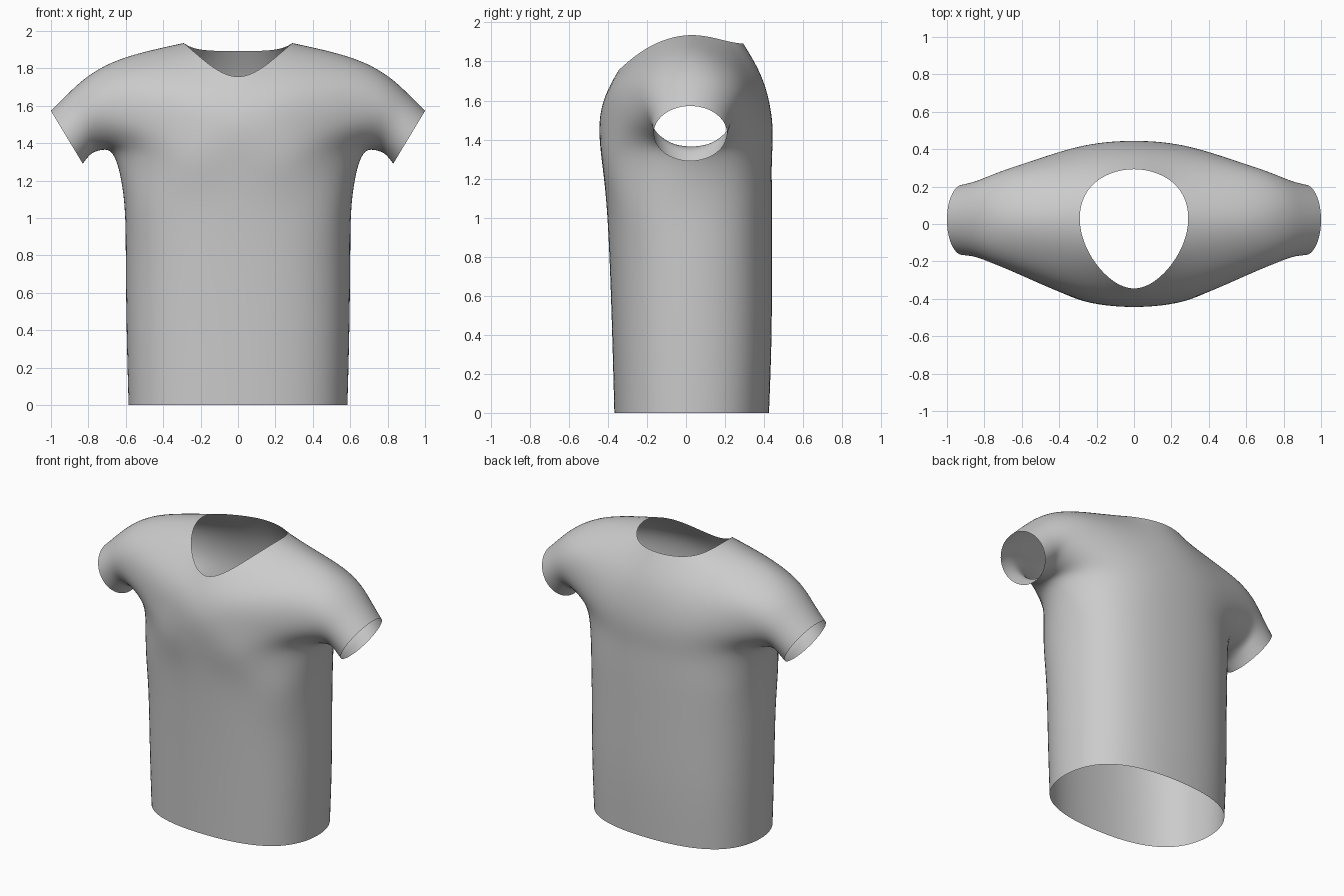
import bpy, bmesh, math
from mathutils import Vector

if "Cube" in bpy.data.objects:
    bpy.data.objects.remove(bpy.data.objects["Cube"])

bm = bmesh.new()
cache = {}


def vert(p):
    key = tuple(round(c, 4) + 0.0 for c in p)
    if key not in cache:
        cache[key] = bm.verts.new(key)
    return cache[key]


def quad(*pts):
    # every face is made on both sides of the shirt
    bm.faces.new([vert(p) for p in pts])
    bm.faces.new([vert((-p[0], p[1], p[2])) for p in reversed(pts)])


def strips(rows):
    for a, b in zip(rows, rows[1:]):
        for i in range(len(a) - 1):
            quad(a[i], a[i + 1], b[i + 1], b[i])


# Torso rows: height, half width, front y, back y
def torso_half(z, w, y_end, yc):
    pts = []
    for k in (0, 0.49, 0.864):
        pts.append((k * w, yc + (y_end - yc) * (1 - k ** 2.4) ** (1 / 2.4), z))
    return pts


TORSO = [(0, .585, -.367, .425), (.4, .595, -.378, .438),
         (.8, .60, -.392, .44), (1.1, .61, -.41, .44)]

# Chest and shoulder panels: centre, middle and armhole columns, going up
FRONT = [[(0, -.432, 1.3), (.30, -.40, 1.31), (.57, -.21, 1.36)],
         [(0, -.443, 1.48), (.31, -.395, 1.49), (.60, -.27, 1.51)],
         [(0, -.41, 1.63), (.30, -.36, 1.67), (.60, -.255, 1.675)],
         [(0, -.345, 1.755), (.205, -.21, 1.862), (.595, -.15, 1.80)]]
BACK = [[(0, .44, 1.3), (.30, .405, 1.31), (.57, .26, 1.36)],
        [(0, .442, 1.48), (.31, .408, 1.49), (.60, .315, 1.51)],
        [(0, .395, 1.70), (.30, .36, 1.69), (.60, .30, 1.675)],
        [(0, .293, 1.892), (.215, .215, 1.903), (.595, .195, 1.80)]]
def xyz(rows):
    return [[Vector(p) for p in r] for r in rows]


FRONT, BACK = xyz(FRONT), xyz(BACK)
ARMPIT, SHOULDER, NECK_SIDE = (.66, .025, 1.325), (.60, .02, 1.858), (.29, .02, 1.935)

rows = []
for z, w, yf, yb in TORSO:
    yc = (yf + yb) / 2
    rows.append(torso_half(z, w, yf, yc) + [(w, yc, z)] + torso_half(z, w, yb, yc)[::-1])
rows.append(FRONT[0] + [ARMPIT] + BACK[0][::-1])
strips(rows)
strips(FRONT)
strips([r[::-1] for r in BACK])
quad(FRONT[3][1], FRONT[3][2], SHOULDER, NECK_SIDE)
quad(NECK_SIDE, SHOULDER, BACK[3][2], BACK[3][1])

# Sleeve rings: underside (x, z), top (x, z), centre y, half depth
rings = [[ARMPIT] + [r[2] for r in FRONT] + [SHOULDER] + [r[2] for r in BACK[::-1]] + [ARMPIT]]
for bot, top, yc, hy in [((.73, 1.363), (.79, 1.765), .027, .235),
                         ((.785, 1.342), (.90, 1.672), .026, .203),
                         ((.83, 1.29), (1.0, 1.572), .022, .188)]:
    ring = []
    for k in range(11):
        t = math.radians(36 * k)
        f = (1 - math.cos(t)) / 2
        ring.append((bot[0] + (top[0] - bot[0]) * f, yc - hy * math.sin(t),
                     bot[1] + (top[1] - bot[1]) * f))
    rings.append(ring)
strips(rings)

bmesh.ops.recalc_face_normals(bm, faces=bm.faces)
for f in bm.faces:
    f.smooth = True
mesh = bpy.data.meshes.new("shirt")
bm.to_mesh(mesh)
bm.free()
shirt = bpy.data.objects.new("shirt", mesh)
bpy.context.collection.objects.link(shirt)
sub = shirt.modifiers.new("smooth", 'SUBSURF')
sub.levels = 1

# Push the cage out so that the smoothed cloth passes through the measured points
target = [v.co.copy() for v in mesh.vertices]
for _ in range(25):
    dg = bpy.context.evaluated_depsgraph_get()
    ev = shirt.evaluated_get(dg)
    now = [v.co.copy() for v in ev.to_mesh().vertices[:len(target)]]
    ev.to_mesh_clear()
    for v, t, n in zip(mesh.vertices, target, now):
        v.co += t - n
    mesh.update()
    shirt.update_tag()
    bpy.context.view_layer.update()
sub.levels = sub.render_levels = 3
